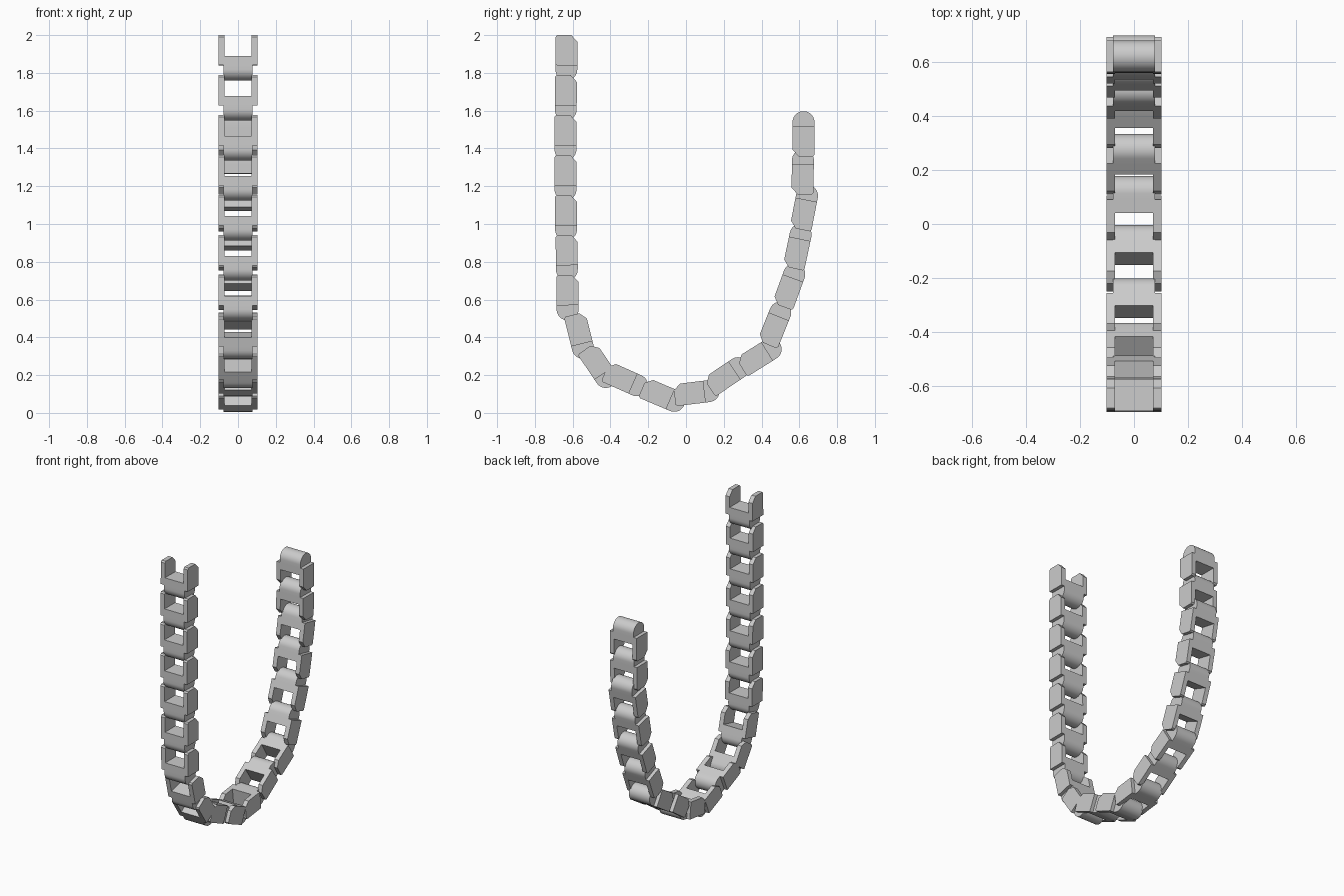
import bpy, bmesh, math

if "Cube" in bpy.data.objects:
    bpy.data.objects.remove(bpy.data.objects["Cube"])

H = 0.058  # half thickness of a link


def prism(bm, profile, x0, x1, place):
    """Extrude a (along, inward) profile from x0 to x1."""
    rings = [[bm.verts.new(place(x, u, v)) for u, v in profile] for x in (x0, x1)]
    n = len(profile)
    bm.faces.new(rings[0])
    bm.faces.new(rings[1][::-1])
    for i in range(n):
        j = (i + 1) % n
        bm.faces.new((rings[0][j], rings[0][i], rings[1][i], rings[1][j]))


# fork cheek: chamfered at its free end, larger on the inner side of the bend
CHEEK = [(0, -H + 0.008), (0.01, -H), (0.16, -H), (0.16, H), (0.036, H), (0, H - 0.033)]
# solid web at the bottom of the slot
WEB = [(0.11, -H), (0.16, -H), (0.16, H), (0.11, H)]
# tongue with a half-round end
TONGUE = [(0.158, H), (0.158, -H)] + [
    (0.182 + H * math.cos(t), H * math.sin(t))
    for t in (math.radians(-90 + 180 * k / 20) for k in range(21))]


def link(index, y, z, degrees):
    a = math.radians(degrees)

    def place(x, u, v):
        return (x, y + u * math.sin(a) + v * math.cos(a),
                z - u * math.cos(a) + v * math.sin(a))

    bm = bmesh.new()
    prism(bm, CHEEK, -0.102, -0.071, place)
    prism(bm, CHEEK, 0.071, 0.102, place)
    prism(bm, WEB, -0.071, 0.071, place)
    prism(bm, TONGUE, -0.078, 0.078, place)
    bmesh.ops.recalc_face_normals(bm, faces=bm.faces)
    me = bpy.data.meshes.new("chain_link")
    bm.to_mesh(me)
    bm.free()
    ob = bpy.data.objects.new(f"chain_link_{index:02d}", me)
    bpy.context.collection.objects.link(ob)
    bpy.context.view_layer.objects.active = ob
    ob.select_set(True)


# straight hanging links
poses = [(-0.632 - 0.006 * math.sin(i * math.pi / 5), 2.0 - i * 0.2117, 0.5 * (i - 3) / 3)
         for i in range(7)]

# curved links: start y, start z, heading (0 = down, 90 = +y, 180 = up)
poses += [
    (-0.590, 0.521, 14), (-0.526, 0.341, 34), (-0.426, 0.220, 66),
    (-0.230, 0.135, 67), (-0.061, 0.093, 97), (0.124, 0.135, 124),
    (0.294, 0.241, 122), (0.431, 0.362, 158), (0.511, 0.563, 160),
    (0.569, 0.765, 168), (0.606, 0.971, 169), (0.616, 1.156, 179),
    (0.622, 1.357, 180),
]
for i, p in enumerate(poses, 1):
    link(i, *p)
bpy.ops.object.shade_smooth_by_angle(angle=math.radians(25))
